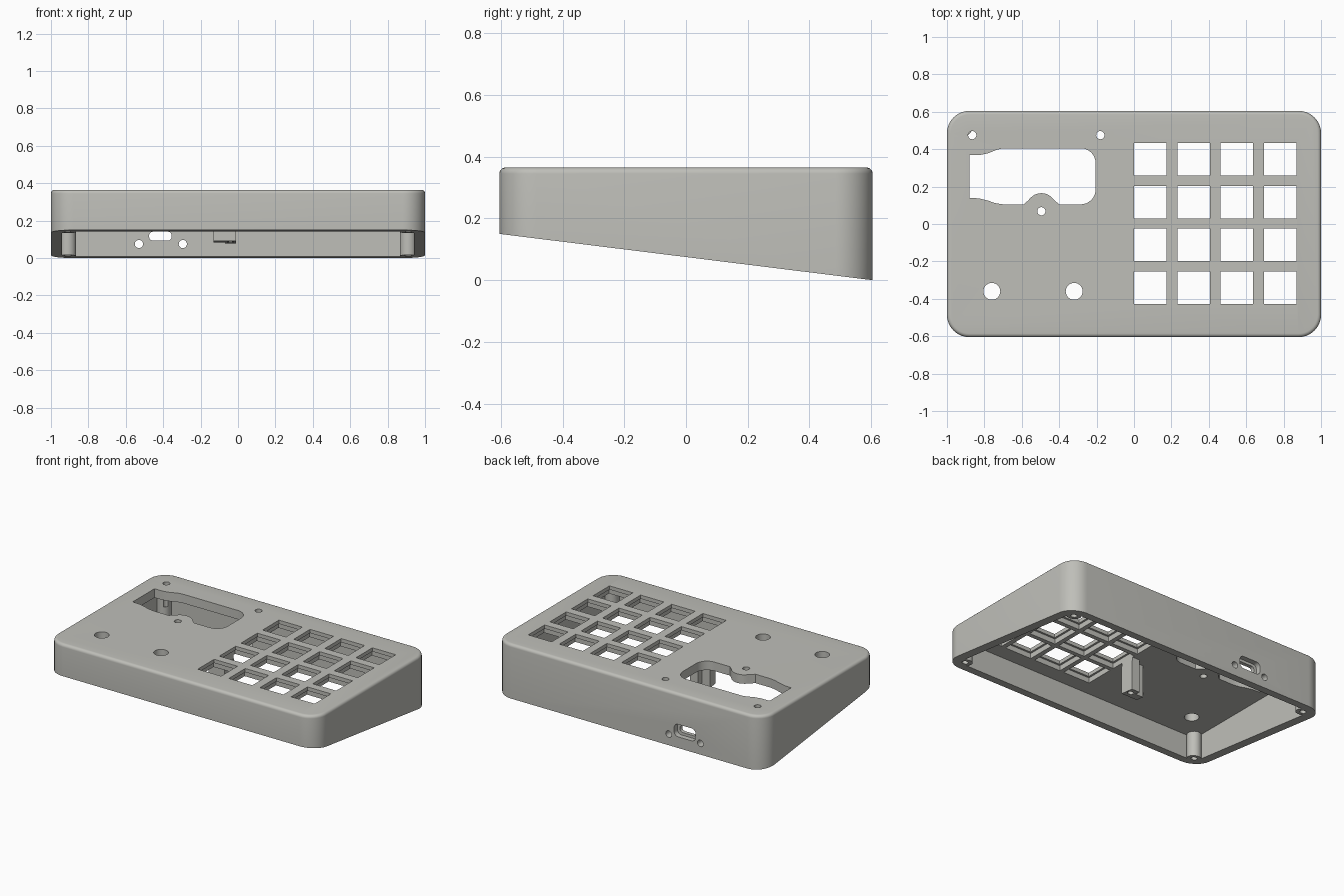
import bpy, bmesh, math
from mathutils import Matrix

if "Cube" in bpy.data.objects:
    bpy.data.objects.remove(bpy.data.objects["Cube"])

TOP, HX, HY = 0.365, 1.0, 0.605
WALL, PLATE = 0.06, 0.06

grey = bpy.data.materials.new("warm_grey")
grey.diffuse_color = (0.52, 0.52, 0.485, 1)
grey.use_nodes = True
grey.node_tree.nodes["Principled BSDF"].inputs["Base Color"].default_value = grey.diffuse_color


def rounded(cx, cy, hx, hy, r, n=10):
    """Rounded rectangle outline, counter-clockwise."""
    pts = []
    for k, (sx, sy) in enumerate([(1, 1), (-1, 1), (-1, -1), (1, -1)]):
        for i in range(n + 1):
            a = math.pi / 2 * (k + i / n)
            pts.append((cx + sx * (hx - r) + r * math.cos(a),
                        cy + sy * (hy - r) + r * math.sin(a)))
    return pts


def circle(cx, cy, r, n=28):
    return [(cx + r * math.cos(2 * math.pi * i / n),
             cy + r * math.sin(2 * math.pi * i / n)) for i in range(n)]


def rect(x0, x1, y0, y1):
    return [(x0, y0), (x1, y0), (x1, y1), (x0, y1)]


def prism(name, outline, lo, hi, matrix=None, bevel=0):
    """Extrude a 2D outline from lo to hi; optionally round the upper rim."""
    bm = bmesh.new()
    bottom = bm.faces.new([bm.verts.new((x, y, lo)) for x, y in outline])
    res = bmesh.ops.extrude_face_region(bm, geom=[bottom], use_keep_orig=True)
    up = [v for v in res["geom"] if isinstance(v, bmesh.types.BMVert)]
    for v in up:
        v.co.z = hi
    if bevel:
        rim = [e for e in bm.edges if all(v in up for v in e.verts)]
        bmesh.ops.bevel(bm, geom=rim, offset=bevel, segments=5, profile=0.5,
                        affect='EDGES', clamp_overlap=True)
    if matrix:
        bm.transform(matrix)
    bmesh.ops.recalc_face_normals(bm, faces=bm.faces)
    me = bpy.data.meshes.new(name)
    bm.to_mesh(me)
    bm.free()
    ob = bpy.data.objects.new(name, me)
    bpy.context.collection.objects.link(ob)
    me.materials.append(grey)
    return ob


def combine(target, tool, op='DIFFERENCE'):
    """Apply a boolean and discard the tool."""
    mod = target.modifiers.new("bool", 'BOOLEAN')
    mod.operation, mod.solver, mod.object = op, 'EXACT', tool
    bpy.context.view_layer.objects.active = target
    bpy.ops.object.modifier_apply(modifier=mod.name)
    bpy.data.objects.remove(tool)


# Outer case, hollowed from below
case = prism("keypad_case", rounded(0, 0, HX, HY, 0.12), -0.2, TOP, bevel=0.02)
combine(case, prism("cavity", rounded(0, 0, HX - WALL, HY - WALL, 0.06), -0.3, TOP - PLATE))

# Corner screw posts and the centre support pillar
corners = [(sx * 0.91, sy * 0.515) for sx in (-1, 1) for sy in (-1, 1)]
for x, y in corners:
    combine(case, prism("post", circle(x, y, 0.045), -0.15, TOP - 0.03), 'UNION')
pillar = [(-0.13, -0.13), (-0.01, -0.13), (-0.01, -0.03), (-0.07, -0.03),
          (-0.07, -0.07), (-0.13, -0.07)]
combine(case, prism("pillar", pillar, -0.15, TOP - 0.03), 'UNION')

# Sloping underside
side = Matrix(((0, 0, 1, 0), (1, 0, 0, 0), (0, 1, 0, 0), (0, 0, 0, 1)))  # outline in y, z
slope = [(-0.8, -0.5), (0.8, -0.5), (0.8, 0.075 - 0.124 * 0.8), (-0.8, 0.075 + 0.124 * 0.8)]
combine(case, prism("slope", slope, -1.5, 1.5, side))

# Screw holes in the posts and pillar
for x, y in corners + [(-0.04, -0.08)]:
    combine(case, prism("screw", circle(x, y, 0.02, 16), -0.2, 0.24))

# Key openings with wider pockets underneath
for i in range(4):
    for j in range(4):
        x, y = 0.0875 + 0.2315 * i, 0.347 - 0.2295 * j
        combine(case, prism("key", rect(x - 0.087, x + 0.087, y - 0.087, y + 0.087), 0.2, 0.5))
        combine(case, prism("pocket", rect(x - 0.1, x + 0.1, y - 0.1, y + 0.1), 0.28, TOP - 0.025))

# Display window
arc = lambda cx, cy, r, a0, a1, n=8: [
    (cx + r * math.cos(math.radians(a0 + (a1 - a0) * i / n)),
     cy + r * math.sin(math.radians(a0 + (a1 - a0) * i / n))) for i in range(n + 1)]
window = ([(-0.88, 0.14), (-0.83, 0.137), (-0.78, 0.125), (-0.745, 0.112), (-0.70, 0.105),
           (-0.59, 0.105), (-0.57, 0.122)]
          + arc(-0.495, 0.085, 0.08, 140, 40)
          + [(-0.42, 0.122), (-0.40, 0.105)]
          + arc(-0.285, 0.185, 0.08, -90, 0) + arc(-0.285, 0.325, 0.08, 0, 90)
          + [(-0.70, 0.405), (-0.73, 0.398), (-0.78, 0.378), (-0.82, 0.37), (-0.88, 0.37)])
combine(case, prism("window", window, 0.2, 0.5))

# Small screw holes and two round button holes in the top
for x, y, r in [(-0.865, 0.475, 0.022), (-0.18, 0.475, 0.022), (-0.495, 0.068, 0.022),
                (-0.76, -0.36, 0.045), (-0.32, -0.36, 0.045)]:
    combine(case, prism("hole", circle(x, y, r), 0.2, 0.5))

# Cable port with outer recess and two screws in the back wall
back = Matrix(((1, 0, 0, 0), (0, 0, 1, 0), (0, 1, 0, 0), (0, 0, 0, 1)))  # outline in x, z
combine(case, prism("port", rounded(-0.415, 0.117, 0.06, 0.024, 0.02, 6), 0.5, 0.7, back))
combine(case, prism("recess", rounded(-0.415, 0.117, 0.08, 0.042, 0.03, 6), HY - 0.035, 0.7, back))
for x in (-0.53, -0.295):
    combine(case, prism("port_screw", circle(x, 0.075, 0.022, 20), 0.5, 0.7, back))

# Smooth rounded corners, crisp edges
bpy.ops.object.select_all(action='DESELECT')
case.select_set(True)
bpy.context.view_layer.objects.active = case
bpy.ops.object.shade_smooth_by_angle(angle=math.radians(30))
